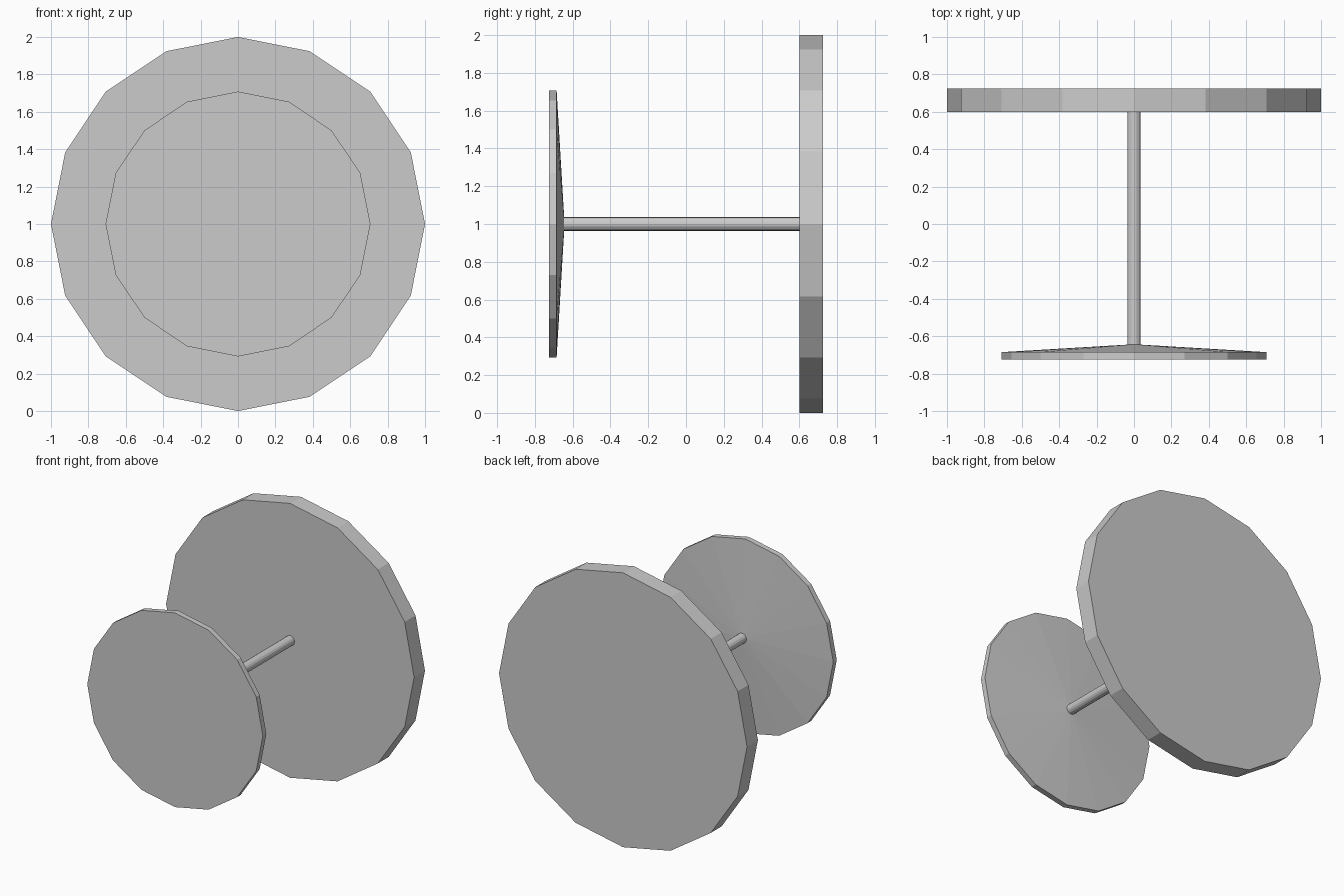
import bpy, bmesh
from math import cos, sin, pi

if "Cube" in bpy.data.objects:
    bpy.data.objects.remove(bpy.data.objects["Cube"])

SIDES = 16
AXIS_Z = 1.0


def turned_part(name, profile):
    """Revolve (radius, y) points around the horizontal y axis, capping both ends."""
    bm = bmesh.new()
    rings = []
    for r, y in profile:
        rings.append([bm.verts.new((r * cos(2 * pi * i / SIDES), y,
                                    AXIS_Z + r * sin(2 * pi * i / SIDES)))
                      for i in range(SIDES)])
    for a, b in zip(rings, rings[1:]):
        for i in range(SIDES):
            j = (i + 1) % SIDES
            bm.faces.new((a[i], a[j], b[j], b[i]))
    bm.faces.new(rings[0])
    bm.faces.new(rings[-1])
    bmesh.ops.recalc_face_normals(bm, faces=bm.faces)
    mesh = bpy.data.meshes.new(name)
    bm.to_mesh(mesh)
    bm.free()
    obj = bpy.data.objects.new(name, mesh)
    bpy.context.collection.objects.link(obj)
    return obj


# Round table top, standing on its rim
turned_part("table_top", [(1.0, 0.60), (1.0, 0.725)])

# Slim central post
turned_part("post", [(0.036, -0.646), (0.036, 0.601)])

# Round foot with a shallow cone rising to the post
turned_part("foot", [(0.708, -0.725), (0.708, -0.685), (0.036, -0.645)])
